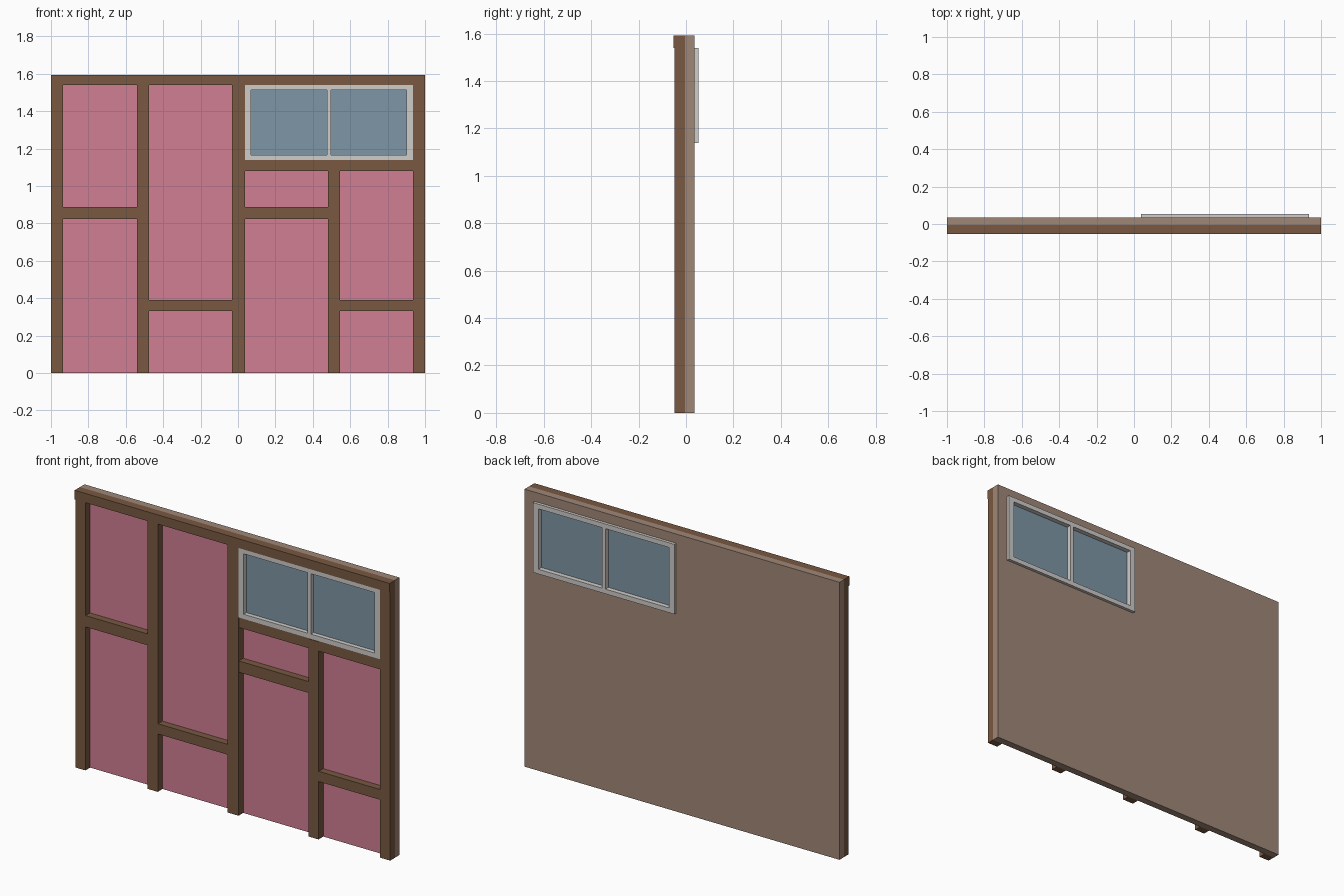
import bpy

if "Cube" in bpy.data.objects:
    bpy.data.objects.remove(bpy.data.objects["Cube"])


def material(name, rgb):
    def lin(c):
        c /= 255
        return c / 12.92 if c < 0.04045 else ((c + 0.055) / 1.055) ** 2.4
    m = bpy.data.materials.new(name)
    m.diffuse_color = (*[lin(c) for c in rgb], 1)
    m.use_nodes = True
    m.node_tree.nodes["Principled BSDF"].inputs["Base Color"].default_value = m.diffuse_color
    return m


WOOD = material("brown timber", (121, 89, 65))
SIDING = material("tan siding", (160, 135, 119))
PINK = material("pink insulation", (208, 126, 146))
FRAME = material("pale grey frame", (208, 205, 201))
GLASS = material("blue grey glass", (127, 150, 166))


def box(name, x, y, z, mat):
    """Box from (min, max) ranges on each axis."""
    bpy.ops.mesh.primitive_cube_add(size=1)
    o = bpy.context.object
    o.name = o.data.name = name
    for v in o.data.vertices:
        v.co = [r[0] if c < 0 else r[1] for c, r in zip(v.co, (x, y, z))]
    o.data.materials.append(mat)
    return o


TOP = 1.593
Y_BACK, Y_FACE, Y_STUD, Y_RAIL = 0.036, -0.005, -0.048, -0.046
WX, WZ = (0.037, 0.936), (1.139, 1.54)      # window opening

# Wall sheet in four pieces around the window; front faces are insulation
sheets = {
    "wall_sheet_main": ((-1, WX[0]), (0, TOP)),
    "wall_sheet_right_edge": ((WX[1], 1), (0, TOP)),
    "wall_sheet_below_window": (WX, (0, WZ[0])),
    "wall_sheet_above_window": (WX, (WZ[1], TOP)),
}
for name, (x, z) in sheets.items():
    o = box(name, x, (Y_FACE, Y_BACK), z, SIDING)
    o.data.materials.append(PINK)
    for p in o.data.polygons:
        if p.normal.y < -0.5:
            p.material_index = 1

# Upright studs
studs = [(-1, -0.936, WZ[1]), (-0.54, -0.476, WZ[1]), (-0.032, 0.037, WZ[1]),
         (0.481, 0.545, 1.134), (0.936, 1, WZ[1])]
for i, (a, b, h) in enumerate(studs):
    box(f"stud_{i + 1}", (a, b), (Y_STUD, Y_FACE), (0, h), WOOD)

# Cross rails between studs, alternating high and low
for i in range(4):
    z = ((0.823, 0.888), (0.331, 0.39))[i % 2]
    box(f"cross_rail_{i + 1}", (studs[i][1], studs[i + 1][0]),
        (Y_RAIL, Y_FACE), z, WOOD)

# Top beam and window sill beam
box("top_beam", (-1, 1), (-0.053, Y_FACE), (WZ[1], TOP), WOOD)
box("sill_beam", WX, (Y_RAIL, Y_FACE), (1.08, WZ[0]), WOOD)

# Window frame, centre bar and glass
FY = (-0.049, 0.053)
GX, GZ = (0.07, 0.901), (1.166, 1.513)
box("window_frame_bottom", WX, FY, (WZ[0], GZ[0]), FRAME)
box("window_frame_top", WX, FY, (GZ[1], WZ[1]), FRAME)
box("window_frame_left", (WX[0], GX[0]), FY, GZ, FRAME)
box("window_frame_right", (GX[1], WX[1]), FY, GZ, FRAME)
box("window_centre_bar", (0.475, 0.497), FY, GZ, FRAME)
for side, x in (("left", (GX[0], 0.475)), ("right", (0.497, GX[1]))):
    box(f"window_glass_{side}", x, (-0.024, 0.026), GZ, GLASS)
